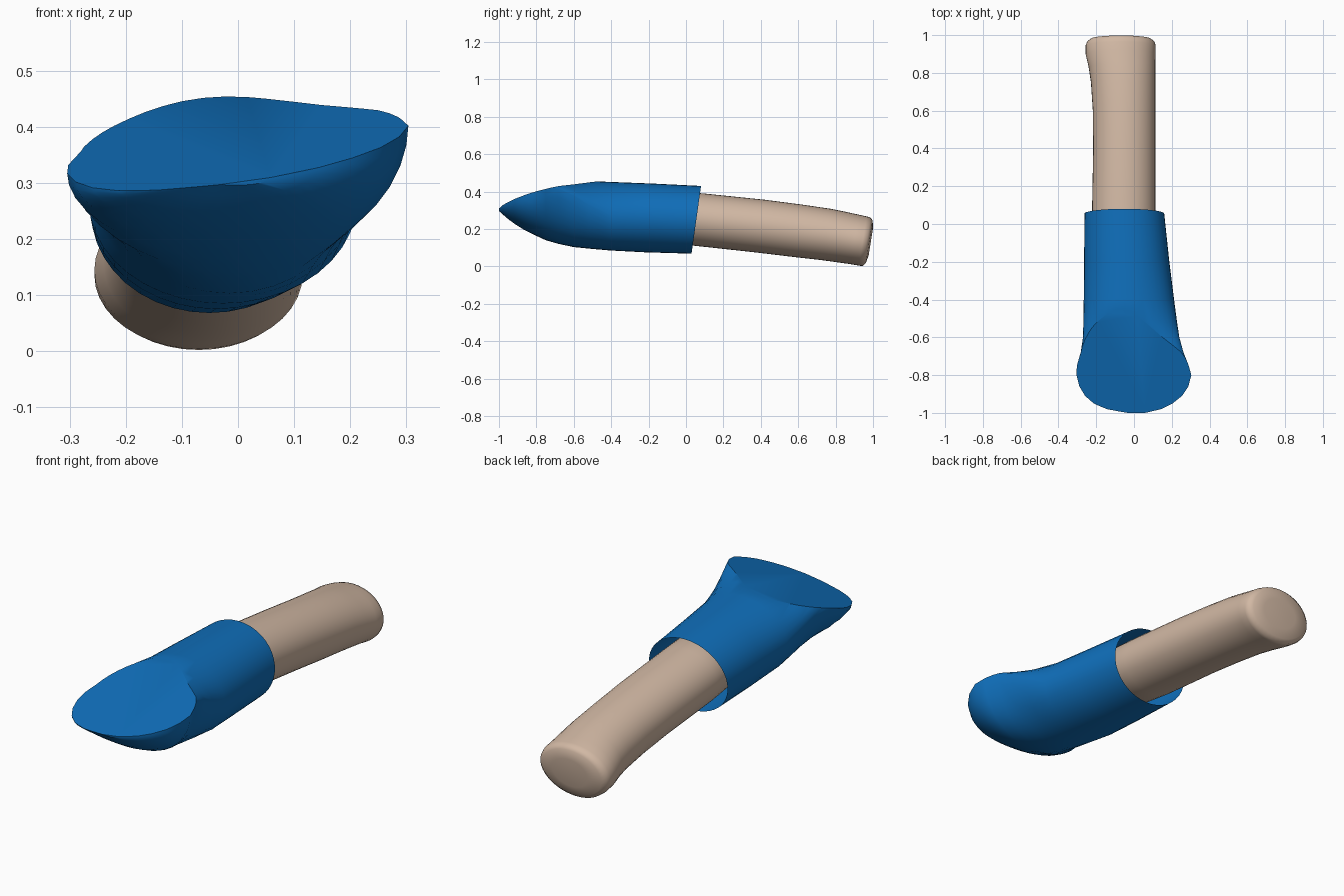
import bpy, bmesh, math
from mathutils import Vector

if "Cube" in bpy.data.objects:
    bpy.data.objects.remove(bpy.data.objects["Cube"])

N = 40


def material(name, rgb):
    m = bpy.data.materials.new(name)
    m.diffuse_color = (*rgb, 1)
    m.use_nodes = True
    m.node_tree.nodes["Principled BSDF"].inputs["Base Color"].default_value = m.diffuse_color
    return m


def rim(x, y):
    """Height of the slanted flat face on the toe."""
    return 0.365 + 0.14 * x + 0.29 * (y + 0.78)


def ring(bm, y, xl, xr, zl, zr, zb, zt, tilt):
    """Oval section whose left, right, bottom and top are set separately."""
    cx, hx = (xl + xr) / 2, (xr - xl) / 2
    verts = []
    for i in range(N):
        a = 2 * math.pi * i / N
        c, s = math.cos(a), math.sin(a)
        zm = zl + (zr - zl) * (c + 1) / 2
        z = zm + s * ((zt - zm) if s > 0 else (zm - zb))
        verts.append(bm.verts.new((cx + hx * c, y + (z - (zb + zt) / 2) * tilt, z)))
    return verts


def loft(bm, rings):
    for a, b in zip(rings, rings[1:]):
        for i in range(N):
            j = (i + 1) % N
            bm.faces.new((a[i], a[j], b[j], b[i]))


def finish(bm, name, mat, angle):
    bmesh.ops.recalc_face_normals(bm, faces=bm.faces)
    me = bpy.data.meshes.new(name)
    bm.to_mesh(me)
    bm.free()
    ob = bpy.data.objects.new(name, me)
    bpy.context.collection.objects.link(ob)
    me.materials.append(mat)
    bpy.ops.object.select_all(action='DESELECT')
    ob.select_set(True)
    bpy.context.view_layer.objects.active = ob
    bpy.ops.object.shade_smooth_by_angle(angle=math.radians(angle))
    return ob


blue = material("blue", (0.005, 0.16, 0.5))
tan = material("tan", (0.64, 0.48, 0.37))

# Sleeve: open at the back, boat-shaped toe (y, left, right, bottom, top, tilt)
bm = bmesh.new()
sleeve = [
    (0.055, -0.262, 0.16, 0.068, 0.43, 0.14),
    (-0.20, -0.264, 0.187, 0.075, 0.443, 0.08),
    (-0.40, -0.266, 0.212, 0.085, 0.451, 0.03),
    (-0.52, -0.268, 0.228, 0.095, 0.456, 0),
    (-0.60, -0.270, 0.240, 0.103, 0.46, 0),
    (-0.68, -0.282, 0.262, 0.12, 0.47, 0),
    (-0.75, -0.303, 0.290, 0.14, 0.48, 0),
    (-0.80, -0.305, 0.304, 0.163, 0.48, 0),
    (-0.86, -0.290, 0.288, 0.192, 0.48, 0),
    (-0.91, -0.260, 0.255, 0.223, 0.48, 0),
    (-0.95, -0.215, 0.205, 0.252, 0.48, 0),
    (-0.98, -0.150, 0.145, 0.278, 0.48, 0),
    (-1.00, -0.060, 0.060, 0.296, 0.48, 0),
]
rings = []
for y, xl, xr, zb, zt, tilt in sleeve:
    # the widest line climbs from mid height up to the rim of the flat face
    t = min(max((-0.45 - y) / 0.27, 0), 1)
    mid = (zb + zt) / 2
    zl = mid + (rim(xl, y) + 0.004 - mid) * t
    zr = mid + (rim(xr, y) + 0.004 - mid) * t
    rings.append(ring(bm, y, xl, xr, zl, zr, zb, zt, tilt))
loft(bm, rings)
bm.faces.new(rings[-1])

# Slice the toe with the slanted plane and close it with a flat face
cut = bmesh.ops.bisect_plane(
    bm, geom=bm.verts[:] + bm.edges[:] + bm.faces[:], dist=1e-5,
    plane_co=(0, -0.78, 0.365), plane_no=Vector((-0.14, -0.29, 1)).normalized(),
    clear_outer=True)
edges = [e for e in cut["geom_cut"] if isinstance(e, bmesh.types.BMEdge)]
bmesh.ops.contextual_create(bm, geom=edges)
finish(bm, "sleeve", blue, 35)

# Handle: slightly drooping rod with a rounded, flared end (y, left, right, bottom, top)
bm = bmesh.new()
handle = [
    (-0.35, -0.14, 0.05, 0.22, 0.36),
    (-0.30, -0.21, 0.11, 0.16, 0.42),
    (0.07, -0.222, 0.113, 0.11, 0.39),
    (0.40, -0.216, 0.113, 0.074, 0.356),
    (0.60, -0.218, 0.113, 0.05, 0.33),
    (0.75, -0.228, 0.113, 0.033, 0.308),
    (0.83, -0.24, 0.113, 0.022, 0.292),
    (0.90, -0.256, 0.114, 0.012, 0.277),
    (0.945, -0.256, 0.115, 0.004, 0.267),
    (0.966, -0.248, 0.108, 0.002, 0.261),
    (0.98, -0.228, 0.088, 0.018, 0.245),
    (0.988, -0.16, 0.03, 0.06, 0.20),
]
rings = [ring(bm, y, xl, xr, (zb + zt) / 2, (zb + zt) / 2, zb, zt, 0.16)
         for y, xl, xr, zb, zt in handle]
loft(bm, rings)
bm.faces.new(rings[0])
bm.faces.new(rings[-1])
finish(bm, "handle", tan, 60)
